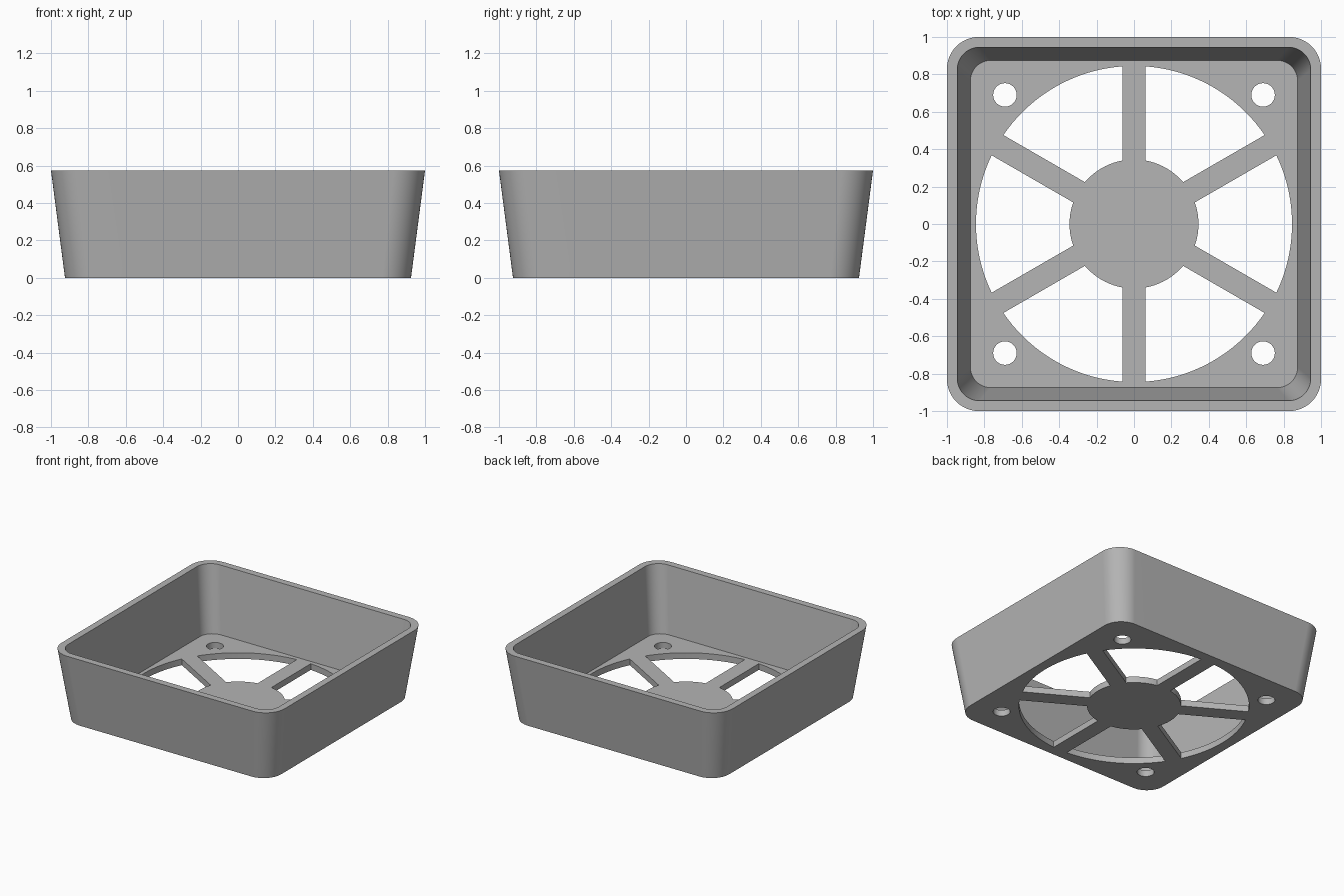
import bpy, bmesh, math

HEIGHT, FLOOR = 0.575, 0.05
RING_R, HUB_R, SPOKE_HALF = 0.845, 0.345, 0.0625
HOLE_POS, HOLE_R = 0.69, 0.063

cube = bpy.data.objects.get("Cube")
if cube:
    bpy.data.objects.remove(cube, do_unlink=True)

grey = bpy.data.materials.new("light grey plastic")
grey.use_nodes = True
colour = (0.46, 0.46, 0.46, 1)
grey.diffuse_color = colour
grey.node_tree.nodes["Principled BSDF"].inputs["Base Color"].default_value = colour


def arc(cx, cy, r, start, end, steps):
    return [(cx + r * math.cos(start + (end - start) * i / steps),
             cy + r * math.sin(start + (end - start) * i / steps))
            for i in range(steps + 1)]


def rounded_square(half, r):
    points = []
    for k in range(4):
        a = k * math.pi / 2
        sx = 1 if k in (0, 3) else -1
        sy = 1 if k < 2 else -1
        points += arc(sx * (half - r), sy * (half - r), r, a, a + math.pi / 2, 12)
    return points


def loft(bm, sections):
    """Join (outline, z) sections with quads and cap both ends."""
    rings = [[bm.verts.new((x, y, z)) for x, y in outline] for outline, z in sections]
    for low, high in zip(rings, rings[1:]):
        n = len(low)
        for i in range(n):
            j = (i + 1) % n
            bm.faces.new((low[i], low[j], high[j], high[i]))
    bm.faces.new(rings[0][::-1])
    bm.faces.new(rings[-1])


def make_object(name, bm):
    bmesh.ops.recalc_face_normals(bm, faces=bm.faces)
    mesh = bpy.data.meshes.new(name)
    bm.to_mesh(mesh)
    bm.free()
    mesh.materials.append(grey)
    obj = bpy.data.objects.new(name, mesh)
    bpy.context.collection.objects.link(obj)
    return obj


# Tapered tray: outer wall up, over the rim, inner wall down to the floor
bm = bmesh.new()
loft(bm, [(rounded_square(0.925, 0.157), 0),
          (rounded_square(1.0, 0.17), HEIGHT),
          (rounded_square(0.945, 0.12), HEIGHT),
          (rounded_square(0.875, 0.11), FLOOR)])
tray = make_object("fan_shroud", bm)

# Cutter: six openings between the spokes and four screw holes
bm = bmesh.new()
span = [(-FLOOR, ), (2 * FLOOR, )]
trim_out = math.asin(SPOKE_HALF / RING_R)
trim_in = math.asin(SPOKE_HALF / HUB_R)
for k in range(6):
    a = math.pi / 6 + k * math.pi / 3
    b = a + math.pi / 3
    outline = (arc(0, 0, RING_R, a + trim_out, b - trim_out, 20)
               + arc(0, 0, HUB_R, b - trim_in, a + trim_in, 10))
    loft(bm, [(outline, -FLOOR), (outline, 2 * FLOOR)])
for sx in (-1, 1):
    for sy in (-1, 1):
        outline = arc(sx * HOLE_POS, sy * HOLE_POS, HOLE_R, 0, math.tau, 32)[:-1]
        loft(bm, [(outline, -FLOOR), (outline, 2 * FLOOR)])
cutter = make_object("opening_cutter", bm)
cutter.hide_render = True

# Cut the grille into the floor
cut = tray.modifiers.new("grille openings", 'BOOLEAN')
cut.operation = 'DIFFERENCE'
cut.solver = 'EXACT'
cut.object = cutter
bpy.ops.object.select_all(action='DESELECT')
tray.select_set(True)
bpy.context.view_layer.objects.active = tray
bpy.ops.object.modifier_apply(modifier=cut.name)
bpy.data.objects.remove(cutter, do_unlink=True)

# Smooth corners, crisp edges, flat walls
bpy.ops.object.shade_smooth_by_angle(angle=math.radians(30))
weighted = tray.modifiers.new("flat walls", 'WEIGHTED_NORMAL')
weighted.keep_sharp = True
